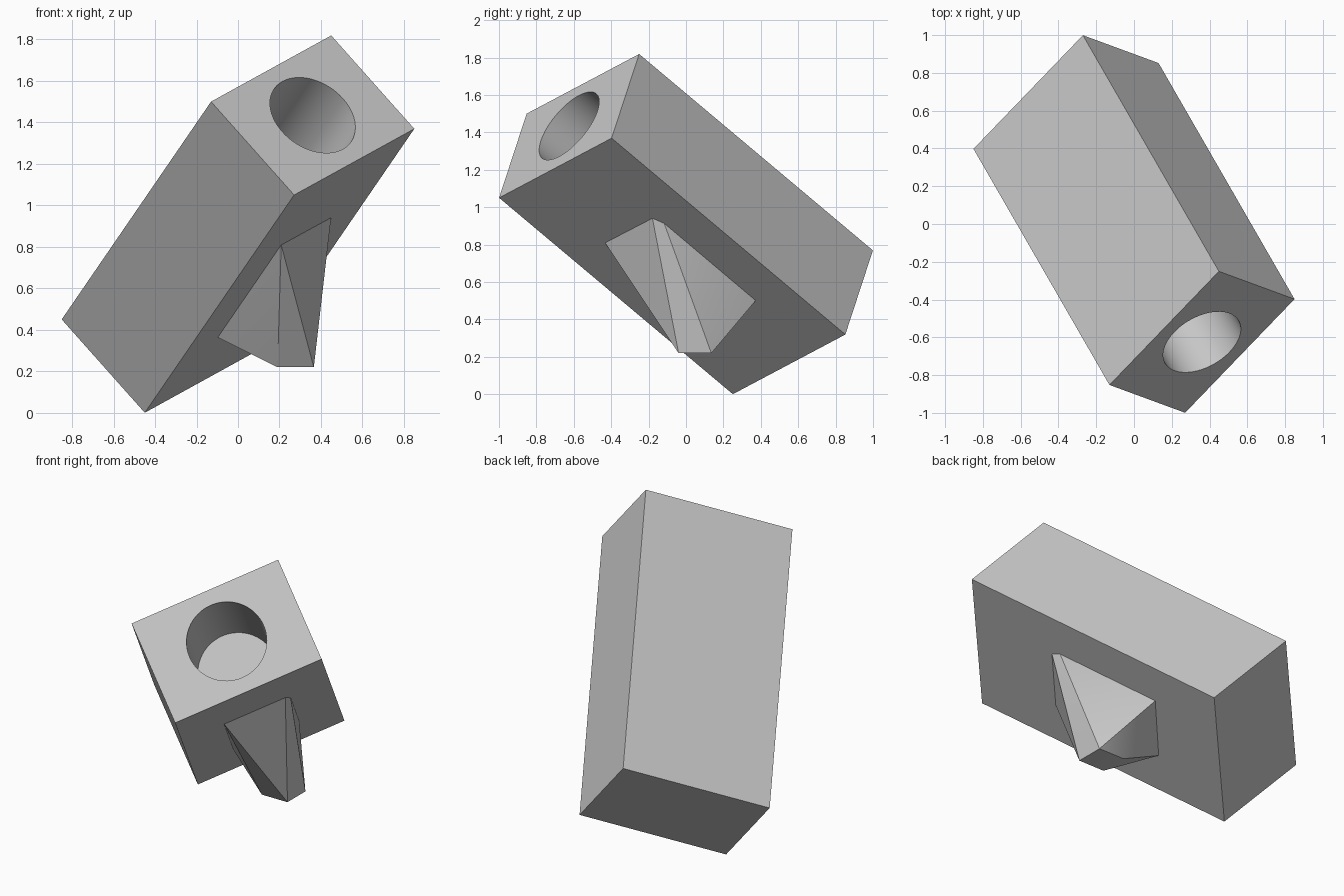
import bpy, bmesh, math
from mathutils import Matrix, Vector

if "Cube" in bpy.data.objects:
    bpy.data.objects.remove(bpy.data.objects["Cube"], do_unlink=True)

# Single grey material
grey = bpy.data.materials.new("plain_grey")
grey.use_nodes = True
colour = (0.57, 0.57, 0.57, 1)
grey.diffuse_color = colour
grey.node_tree.nodes["Principled BSDF"].inputs["Base Color"].default_value = colour

# Tilted frame of the block: long axis, width axis, thickness axis
long_axis = Vector((0.72, -1.25, 1.05)).normalized()
wide_axis = Vector((0.58, 0.60, 0.32))
wide_axis = (wide_axis - wide_axis.dot(long_axis) * long_axis).normalized()
frame = Matrix((long_axis, wide_axis, long_axis.cross(wide_axis))).transposed().to_4x4()
frame.translation = (0, 0, 0.91)
LENGTH, WIDTH, THICK = 1.784, 0.894, 0.62


def finish(name, bm):
    bmesh.ops.recalc_face_normals(bm, faces=bm.faces)
    mesh = bpy.data.meshes.new(name)
    bm.to_mesh(mesh)
    bm.free()
    mesh.materials.append(grey)
    obj = bpy.data.objects.new(name, mesh)
    bpy.context.collection.objects.link(obj)
    return obj


def smooth(obj):
    bpy.ops.object.select_all(action='DESELECT')
    obj.select_set(True)
    bpy.context.view_layer.objects.active = obj
    bpy.ops.object.shade_smooth_by_angle(angle=math.radians(30))


# Block
bm = bmesh.new()
bmesh.ops.create_cube(bm, size=1, matrix=frame @ Matrix.Diagonal((LENGTH, WIDTH, THICK, 1)))
block = finish("block", bm)

# Blind round bore from the upper end to the middle of the block
bm = bmesh.new()
bmesh.ops.create_cone(bm, cap_ends=True, segments=64, radius1=0.225, radius2=0.225, depth=LENGTH / 2 + 0.1,
                      matrix=frame @ Matrix.Translation((LENGTH / 4 + 0.05, 0, 0))
                      @ Matrix.Rotation(math.pi / 2, 4, 'Y'))
cutter = finish("bore_cutter", bm)
cutter.hide_render = True
cut = block.modifiers.new("bore", 'BOOLEAN')
cut.operation = 'DIFFERENCE'
cut.solver = 'EXACT'
cut.object = cutter
bpy.context.view_layer.objects.active = block
bpy.ops.object.modifier_apply(modifier=cut.name)
bpy.data.objects.remove(cutter, do_unlink=True)
smooth(block)

# Tapered handle: hull from an outline on the underside to a level square foot
outline = [(0.325, 0.181), (0.262, 0.209), (-0.438, 0.207), (-0.43, -0.192), (0.328, -0.192)]
bm = bmesh.new()
for x, y in outline:
    for sink in (0, 0.05):
        bm.verts.new(frame @ Vector((x, y, sink - THICK / 2)))
for sx in (-1, 1):
    for sy in (-1, 1):
        bm.verts.new((0.278 + 0.0875 * sx, 0.048 + 0.0875 * sy, 0.22))
bmesh.ops.convex_hull(bm, input=bm.verts)
bmesh.ops.dissolve_limit(bm, angle_limit=0.01, verts=bm.verts, edges=bm.edges)
smooth(finish("handle", bm))
